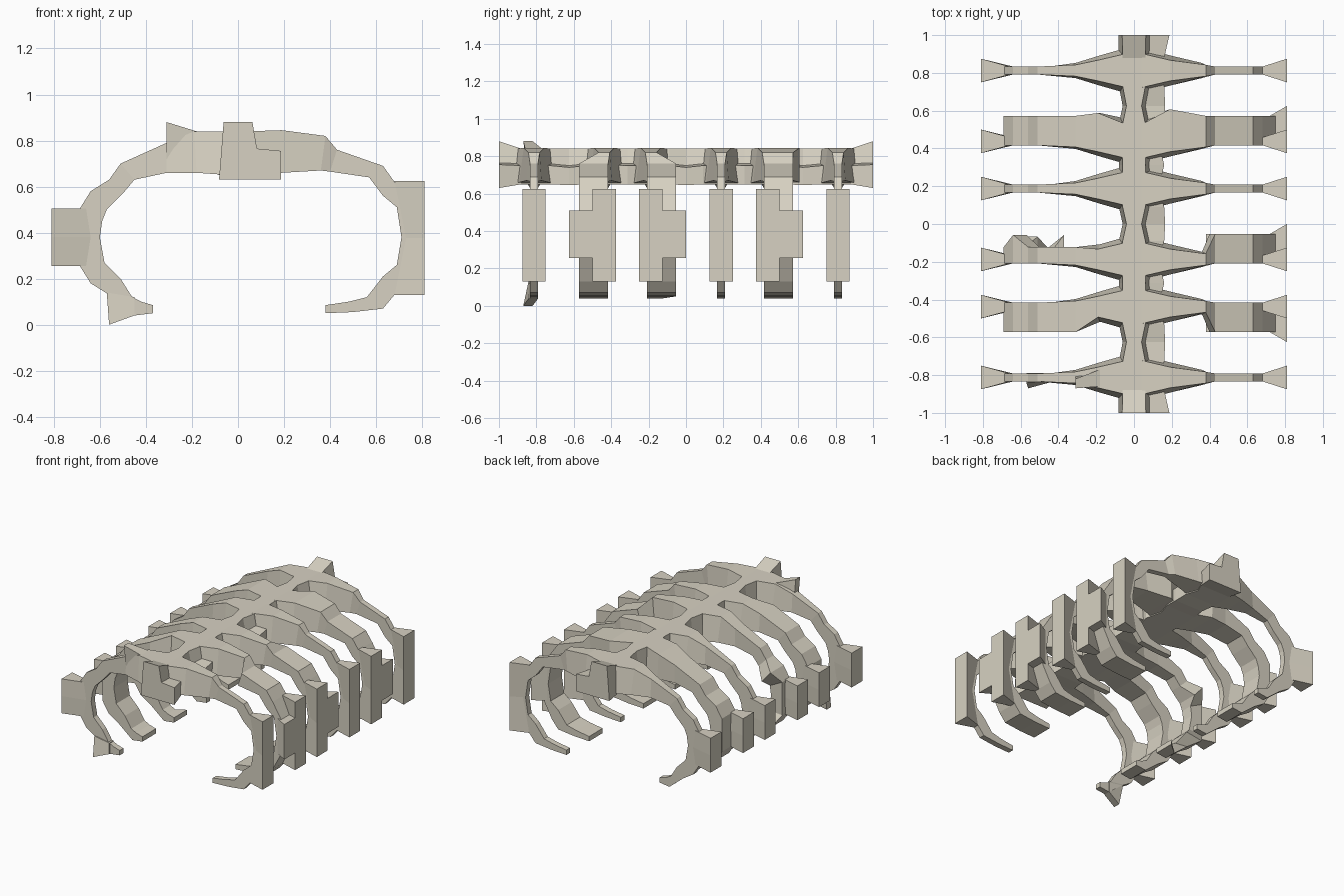
import bpy, bmesh

cube = bpy.data.objects.get("Cube")
if cube:
    bpy.data.objects.remove(cube, do_unlink=True)

bone = bpy.data.materials.new("bone_beige")
bone.use_nodes = True
COLOUR = (0.68, 0.64, 0.54, 1)
bone.diffuse_color = COLOUR
bone.node_tree.nodes["Principled BSDF"].inputs["Base Color"].default_value = COLOUR


def loft(name, rings):
    """Join equal-length rings of points into one closed, flat-shaded solid."""
    bm = bmesh.new()
    loops = [[bm.verts.new(p) for p in ring] for ring in rings]
    n = len(loops[0])
    for a, b in zip(loops, loops[1:]):
        for k in range(n):
            bm.faces.new((a[k], a[(k + 1) % n], b[(k + 1) % n], b[k]))
    bm.faces.new(loops[0])
    bm.faces.new(loops[-1])
    bmesh.ops.recalc_face_normals(bm, faces=bm.faces)
    mesh = bpy.data.meshes.new(name)
    bm.to_mesh(mesh)
    bm.free()
    mesh.materials.append(bone)
    obj = bpy.data.objects.new(name, mesh)
    bpy.context.collection.objects.link(obj)
    return obj


def ring(outer, inner, outer_y, inner_y):
    """Four-cornered section between an outer and an inner point (x, z)."""
    (ox, oz), (ix, iz) = outer, inner
    return [(ox, outer_y[0], oz), (ox, outer_y[1], oz),
            (ix, inner_y[1], iz), (ix, inner_y[0], iz)]


# Rib arcs: outer x, outer z, inner x, inner z
LEFT_ARC = [
    (.04, .84, .04, .65), (.19, .845, .19, .66), (.38, .82, .36, .67),
    (.43, .76, .40, .665), (.63, .69, .57, .64), (.68, .62, .63, .56),
    (.75, .51, .69, .51), (.76, .38, .71, .38), (.75, .26, .69, .26),
    (.68, .13, .63, .21), (.63, .07, .56, .12), (.50, .055, .48, .1),
    (.38, .05, .38, .085)]
RIGHT_ARC = [
    (-.04, .84, -.04, .65), (-.19, .84, -.18, .66), (-.31, .79, -.31, .66),
    (-.51, .70, -.45, .63), (-.56, .63, -.50, .57), (-.64, .58, -.57, .50),
    (-.69, .50, -.59, .45), (-.69, .38, -.60, .38), (-.69, .26, -.58, .27),
    (-.64, .18, -.51, .20), (-.56, .13, -.46, .12), (-.45, .04, -.42, .1),
    (-.37, .05, -.37, .085)]
HALF = [.09, .055, .03] + [.021] * 10
FLARE = [.03, .025, .01] + [0] * 10


def rib(name, arc, y, grow, thick):
    """Sweep one rib; sections listed in thick are widened towards grow."""
    rings = []
    for k, (ox, oz, ix, iz) in enumerate(arc):
        spans = []
        for half in (HALF[k], HALF[k] + FLARE[k]):
            lo, hi = y - half, y + half
            extra = thick.get(k, 0)
            if grow > 0:
                hi = max(hi, y + extra)
            elif grow < 0:
                lo = min(lo, y - extra)
            spans.append((lo, hi))
        rings.append(ring((ox, oz), (ix, iz), *spans))
    loft(name, rings)


def plate(name, y, x_out, x_ends, x_mid, top, bottom):
    """Outer plate of a rib, widening outwards."""
    wide, slim = (y - .0625, y + .0625), (y - .021, y + .021)
    mid = (top + bottom) / 2
    loft(name, [ring((x_out, z), (x, z), wide, slim)
                for x, z in ((x_ends, top), (x_mid, mid), (x_ends, bottom))])


def widened(first, last, amount=.135):
    return {k: amount for k in range(first, last + 1)}


# Rib centre, widening direction, widened sections on the left and right
bumps = {**widened(2, 12, .065), 5: .13, 9: .12, 12: .13}
RIBS = [
    (-.8125, 0, {}, {}),
    (-.4375, -1, widened(3, 12), widened(2, 12)),
    (-.1875, 1, widened(3, 12), bumps),
    (.1875, 0, {}, {}),
    (.4375, 1, {1: .17, **widened(2, 12)}, {1: .15, **widened(2, 12)}),
    (.8125, 0, {}, {}),
]
for n, (y, grow, left, right) in enumerate(RIBS, 1):
    rib(f"left_rib_{n}", LEFT_ARC, y, grow, left)
    rib(f"right_rib_{n}", RIGHT_ARC, y, grow, right)
    plate(f"left_plate_{n}", y, .81, .68, .73, .625, .13)
    plate(f"right_plate_{n}", y, -.81, -.66, -.64, .505, .255)
    if grow:
        # Side block beside the tall plate of a double rib
        near, far = y + grow * .02, y + grow * .1875
        slim = y + grow * .13
        loft(f"left_block_{n}", [ring((.81, z), (.71, z), (near, far), (near, slim))
                                 for z in (.51, .255)])

# Spine: stepped section, pinched between the ribs
def spine_section(y, half, side, top, step, low):
    return [(x, y, z) for x, z in (
        (-half, top), (half, top), (half + .02, step), (side, step - .01),
        (side, low), (-half - .02, low))]


END = (.0625, .1875, .88, .765, .63)
NECK = (.06, .16, .84, .76, .65)
WAIST = (.04, .165, .84, .75, .645)
HUB = (.065, .13, .84, .76, .65)
stations = [(-1, END), (-.88, NECK), (-.8125, HUB), (-.73, NECK), (-.625, WAIST),
            (-.53, NECK), (-.4375, HUB), (-.3125, NECK), (-.1875, HUB),
            (-.09, NECK), (0, WAIST)]
stations += [(-y, shape) for y, shape in reversed(stations[:-1])]
loft("spine", [spine_section(y, *shape) for y, shape in stations])

# Spurs on the front right rib
back, tip = (-.84, -.79), (-.87, -.82)
loft("upper_spur", [ring((-.31, .88), (-.31, .66), tip, back),
                    ring((-.18, .84), (-.18, .66), (-.86, -.77), (-.86, -.77))])
loft("lower_spur", [ring((-.56, 0), (-.57, .14), tip, back),
                    ring((-.45, .04), (-.45, .12), back, back)])
